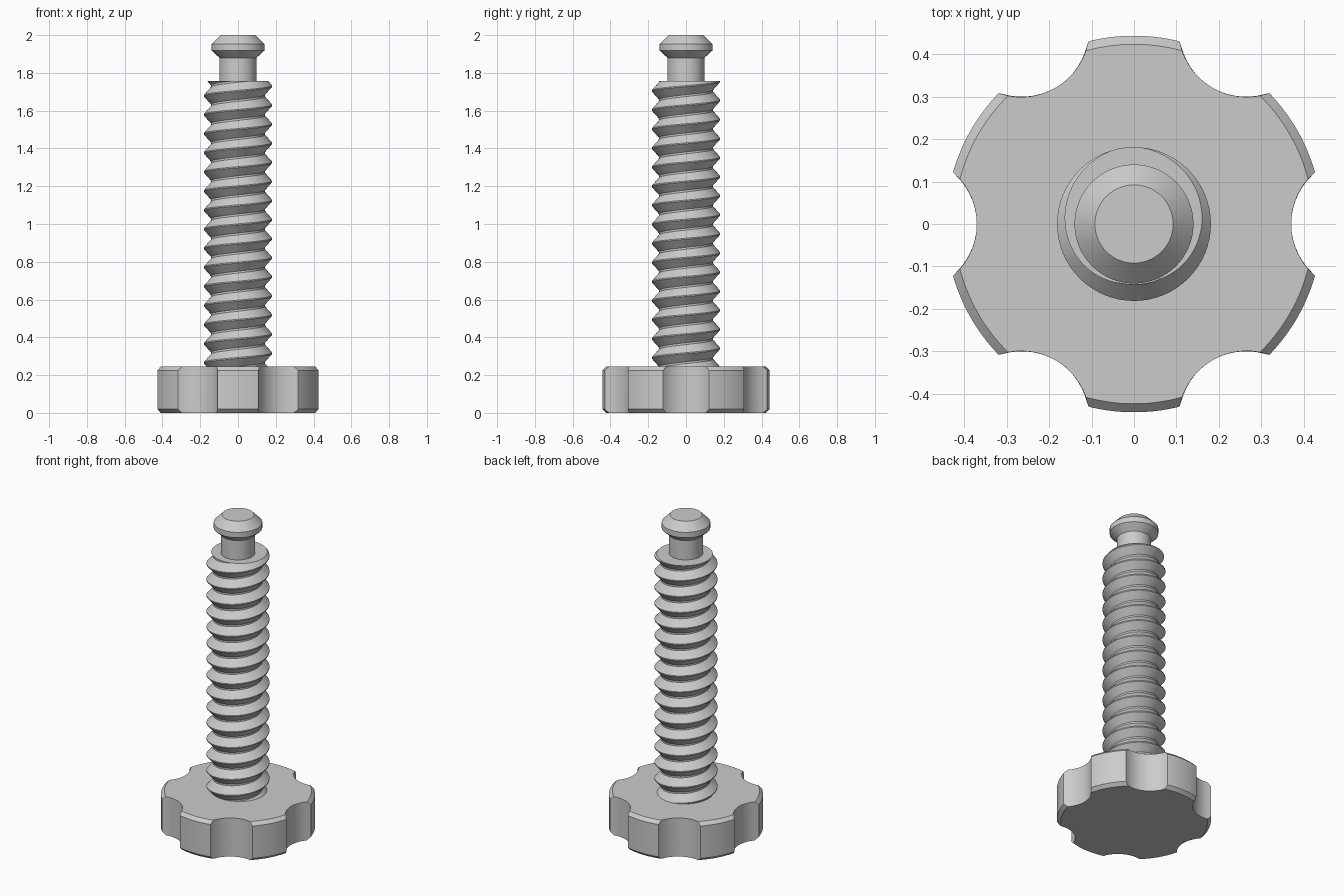
import bpy, bmesh, math
from math import cos, sin, pi

if "Cube" in bpy.data.objects:
    bpy.data.objects.remove(bpy.data.objects["Cube"], do_unlink=True)

grey = bpy.data.materials.new("light_grey")
grey.use_nodes = True
colour = (0.6, 0.6, 0.6, 1)
grey.diffuse_color = colour
grey.node_tree.nodes["Principled BSDF"].inputs["Base Color"].default_value = colour

HEAD_TOP, THREAD_TOP = 0.245, 1.757


def finish(name, bm):
    bmesh.ops.recalc_face_normals(bm, faces=bm.faces[:])
    mesh = bpy.data.meshes.new(name)
    bm.to_mesh(mesh)
    bm.free()
    mesh.materials.append(grey)
    obj = bpy.data.objects.new(name, mesh)
    bpy.context.collection.objects.link(obj)
    bpy.ops.object.select_all(action='DESELECT')
    obj.select_set(True)
    bpy.context.view_layer.objects.active = obj
    bpy.ops.object.shade_smooth_by_angle(angle=math.radians(25))
    return obj


def loft(name, rings):
    """Skin closed rings of equal length and cap both ends."""
    bm = bmesh.new()
    loops = [[bm.verts.new(p) for p in ring] for ring in rings]
    n = len(loops[0])
    for low, high in zip(loops, loops[1:]):
        for i in range(n):
            j = (i + 1) % n
            bm.faces.new((low[i], low[j], high[j], high[i]))
    bm.faces.new(loops[0])
    bm.faces.new(loops[-1])
    return finish(name, bm)


# Scalloped grip: six round bites out of a disc with chamfered rims
def grip_ring(radius, z, bite=0.161, reach=0.531, lobes=6, steps=14):
    half = math.acos((radius**2 + reach**2 - bite**2) / (2 * radius * reach))
    swing = math.atan2(radius * sin(half), reach - radius * cos(half))
    pts = []
    for k in range(lobes):
        turn = k * 2 * pi / lobes
        for i in range(steps):
            a = swing * (2 * i / steps - 1)
            x, y = reach - bite * cos(a), bite * sin(a)
            pts.append((x * cos(turn) - y * sin(turn), x * sin(turn) + y * cos(turn), z))
        for i in range(steps):
            a = turn + half + (2 * pi / lobes - 2 * half) * i / steps
            pts.append((radius * cos(a), radius * sin(a), z))
    return pts


rim, chamfer = 0.443, 0.02
loft("grip_head", [grip_ring(rim - chamfer, 0),
                   grip_ring(rim, chamfer),
                   grip_ring(rim, HEAD_TOP - chamfer),
                   grip_ring(rim - chamfer, HEAD_TOP)])


# Threaded shaft: a right-handed helical skin trimmed flat at both ends
def threaded_shaft(pitch=0.101, crest=0.181, root=0.143, seg=64, first_crest=1.73):
    profile = [(root, -0.45), (crest, -0.03), (crest, 0.03), (root, 0.45)]
    turns = int((THREAD_TOP - HEAD_TOP) / pitch) + 5
    start = first_crest - (turns - 2) * pitch
    bm = bmesh.new()
    cols = []
    for i in range(turns * seg + 1):
        a = 2 * pi * i / seg
        cols.append([bm.verts.new((r * cos(a), r * sin(a), start + pitch * (i / seg + dz)))
                     for r, dz in profile])
    for i in range(turns * seg):
        a, b = cols[i], cols[i + 1]
        for k in range(3):
            bm.faces.new((a[k], b[k], b[k + 1], a[k + 1]))
        if i + seg + 1 < len(cols):
            c, d = cols[i + seg], cols[i + seg + 1]
            bm.faces.new((a[3], b[3], d[0], c[0]))
    for z, up in ((HEAD_TOP - 0.01, -1), (THREAD_TOP, 1)):
        bmesh.ops.bisect_plane(bm, geom=bm.verts[:] + bm.edges[:] + bm.faces[:],
                               dist=1e-6, plane_co=(0, 0, z), plane_no=(0, 0, up),
                               clear_outer=True)
        edges = [e for e in bm.edges if e.is_boundary
                 and all(abs(v.co.z - z) < 1e-4 for v in e.verts)]
        bmesh.ops.edgeloop_fill(bm, edges=edges)
    return finish("threaded_shaft", bm)


threaded_shaft()


# Neck and bevelled button at the tip
def circle(radius, z, seg=64):
    return [(radius * cos(2 * pi * i / seg), radius * sin(2 * pi * i / seg), z)
            for i in range(seg)]


tip = [(0.098, THREAD_TOP - 0.02), (0.098, 1.88), (0.14, 1.918), (0.14, 1.952), (0.092, 2.0)]
loft("tip_button", [circle(r, z) for r, z in tip])
